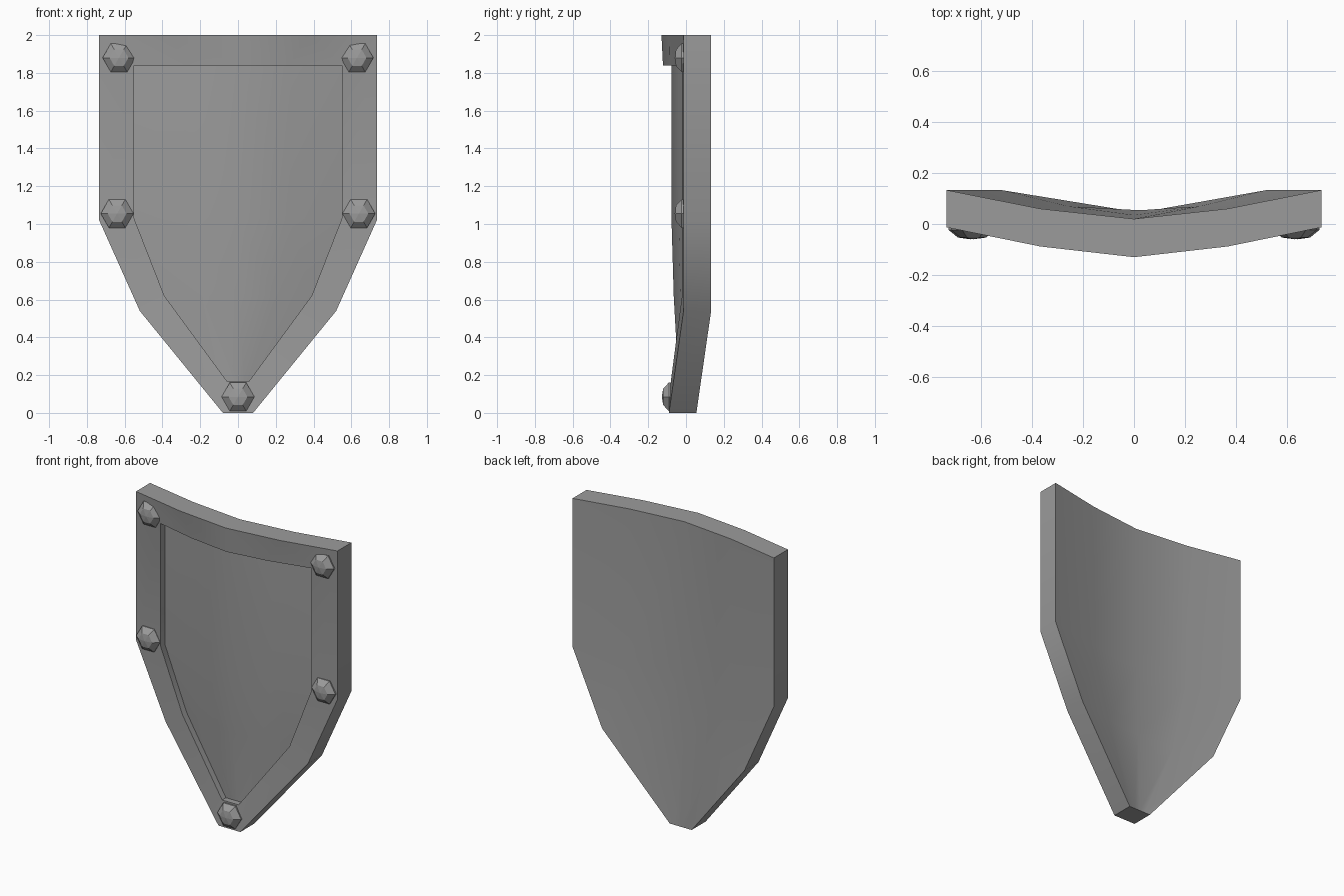
import bpy, bmesh, math
from mathutils import Vector

cube = bpy.data.objects.get("Cube")
if cube:
    bpy.data.objects.remove(cube, do_unlink=True)

grey = bpy.data.materials.new("iron grey")
grey.use_nodes = True
colour = (0.33, 0.33, 0.33, 1)
grey.diffuse_color = colour
grey.node_tree.nodes["Principled BSDF"].inputs["Base Color"].default_value = colour


def finish(bm, name, smooth_angle=None):
    bmesh.ops.recalc_face_normals(bm, faces=bm.faces)
    mesh = bpy.data.meshes.new(name)
    bm.to_mesh(mesh)
    bm.free()
    mesh.materials.append(grey)
    ob = bpy.data.objects.new(name, mesh)
    bpy.context.collection.objects.link(ob)
    if smooth_angle:
        bpy.ops.object.select_all(action='DESELECT')
        ob.select_set(True)
        bpy.context.view_layer.objects.active = ob
        bpy.ops.object.shade_smooth_by_angle(angle=math.radians(smooth_angle))
    return ob


def grid(bm, rows):
    """Rows hold half width, height, then depth at edge, middle and centre."""
    out = []
    for w, z, edge, mid, centre in rows:
        depths = (edge, mid, centre, mid, edge)
        out.append([bm.verts.new((w * (i - 2) / 2, y, z)) for i, y in enumerate(depths)])
    return out


def fill(bm, g):
    for a, b in zip(g, g[1:]):
        for i in range(4):
            bm.faces.new((a[i], a[i + 1], b[i + 1], b[i]))


def border(g):
    return (g[0] + [r[-1] for r in g[1:-1]] + g[-1][::-1]
            + [r[0] for r in g[-2:0:-1]])


def bridge(bm, a, b):
    for i in range(len(a)):
        j = (i + 1) % len(a)
        bm.faces.new((a[i], a[j], b[j], b[i]))


# Curved plate: back, outer side, raised rim, recess wall and recessed floor
bm = bmesh.new()
back = grid(bm, [(.735, 2, .133, .06, .02), (.735, 1.02, .133, .06, .02),
                 (.52, .54, .133, .07, .035), (.08, 0, .055, .055, .055)])
front = grid(bm, [(.735, 2, -.013, -.088, -.13), (.735, 1.02, -.013, -.088, -.13),
                  (.52, .54, -.013, -.08, -.11), (.08, 0, -.09, -.09, -.09)])
inner = grid(bm, [(.55, 1.84, -.021, -.085, -.122), (.55, 1.03, -.021, -.085, -.122),
                  (.39, .62, -.021, -.08, -.11), (.06, .17, -.08, -.08, -.08)])
floor = grid(bm, [(.55, 1.84, .022, -.038, -.078), (.55, 1.03, .022, -.038, -.077),
                  (.39, .62, .022, -.03, -.065), (.06, .17, -.04, -.04, -.04)])
fill(bm, back)
fill(bm, floor)
loops = [border(g) for g in (back, front, inner, floor)]
for a, b in zip(loops, loops[1:]):
    bridge(bm, a, b)
# Remove the unused interior points of the front and rim grids
bmesh.ops.delete(bm, geom=[v for v in bm.verts if not v.link_faces], context='VERTS')
finish(bm, "shield_plate", 25)


# Faceted six-sided rivets on the rim
def rivet(name, x, y, z):
    bm = bmesh.new()
    rings = []
    for radius, height in ((.087, -.02), (.087, .005), (.05, .035)):
        rings.append([bm.verts.new(Vector((x + radius * math.cos(i * math.pi / 3), y - height,
                                           z + radius * math.sin(i * math.pi / 3))))
                      for i in range(6)])
    for a, b in zip(rings, rings[1:]):
        bridge(bm, a, b)
    tip = bm.verts.new((x, y - .042, z))
    for i in range(6):
        bm.faces.new((rings[-1][i], rings[-1][(i + 1) % 6], tip))
    bm.faces.new(rings[0])
    finish(bm, name)


for side, sign in (("left", 1), ("right", -1)):
    rivet("upper_rivet_" + side, sign * .63, -.018, 1.88)
    rivet("middle_rivet_" + side, sign * .64, -.018, 1.055)
rivet("bottom_rivet", 0, -.086, .085)
